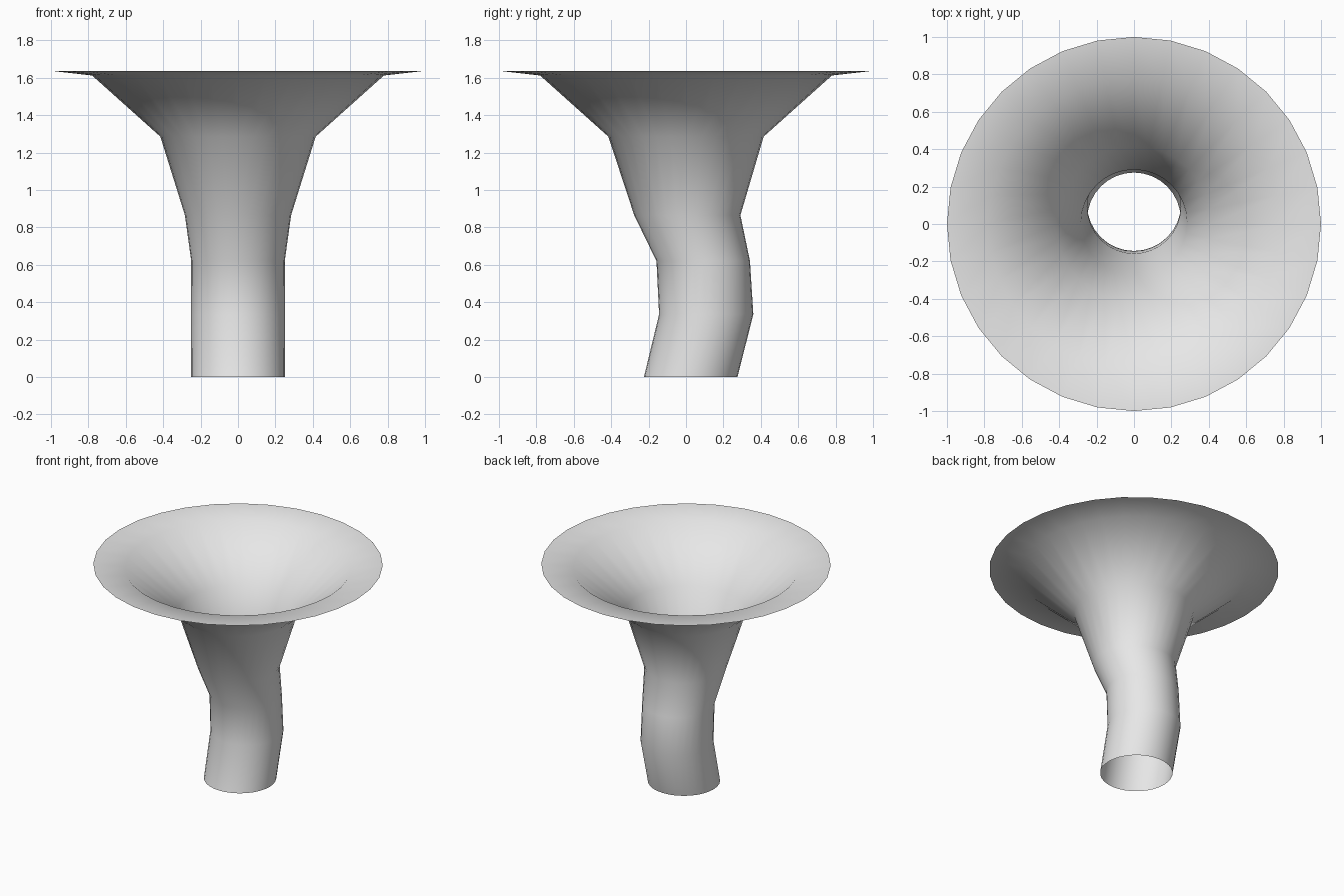
import bpy
import bmesh
from math import cos, sin, tau

cube = bpy.data.objects.get("Cube")
if cube:
    bpy.data.objects.remove(cube, do_unlink=True)

SIDES = 32

# Single pale grey colour
grey = bpy.data.materials.new("pale_grey")
grey.use_nodes = True
grey.diffuse_color = (0.8, 0.8, 0.8, 1)
grey.node_tree.nodes["Principled BSDF"].inputs["Base Color"].default_value = (0.8, 0.8, 0.8, 1)

# Cross-sections of the bent stem and flared mouth: height, radius, y offset
sections = [
    (0.0, 0.25, 0.025),
    (0.335, 0.252, 0.108),
    (0.62, 0.25, 0.092),
    (0.865, 0.284, 0.007),
    (1.285, 0.415, 0.0),
    (1.612, 0.78, 0.0),
    (1.637, 1.0, 0.0),
]

# Open tube skinned through the sections
bm = bmesh.new()
rings = [
    [bm.verts.new((r * cos(tau * i / SIDES), y + r * sin(tau * i / SIDES), z))
     for i in range(SIDES)]
    for z, r, y in sections
]
for low, high in zip(rings, rings[1:]):
    for i in range(SIDES):
        j = (i + 1) % SIDES
        face = bm.faces.new((low[i], low[j], high[j], high[i]))
        face.smooth = True

mesh = bpy.data.meshes.new("flared_funnel")
bm.to_mesh(mesh)
bm.free()
mesh.materials.append(grey)
funnel = bpy.data.objects.new("flared_funnel", mesh)
bpy.context.collection.objects.link(funnel)
